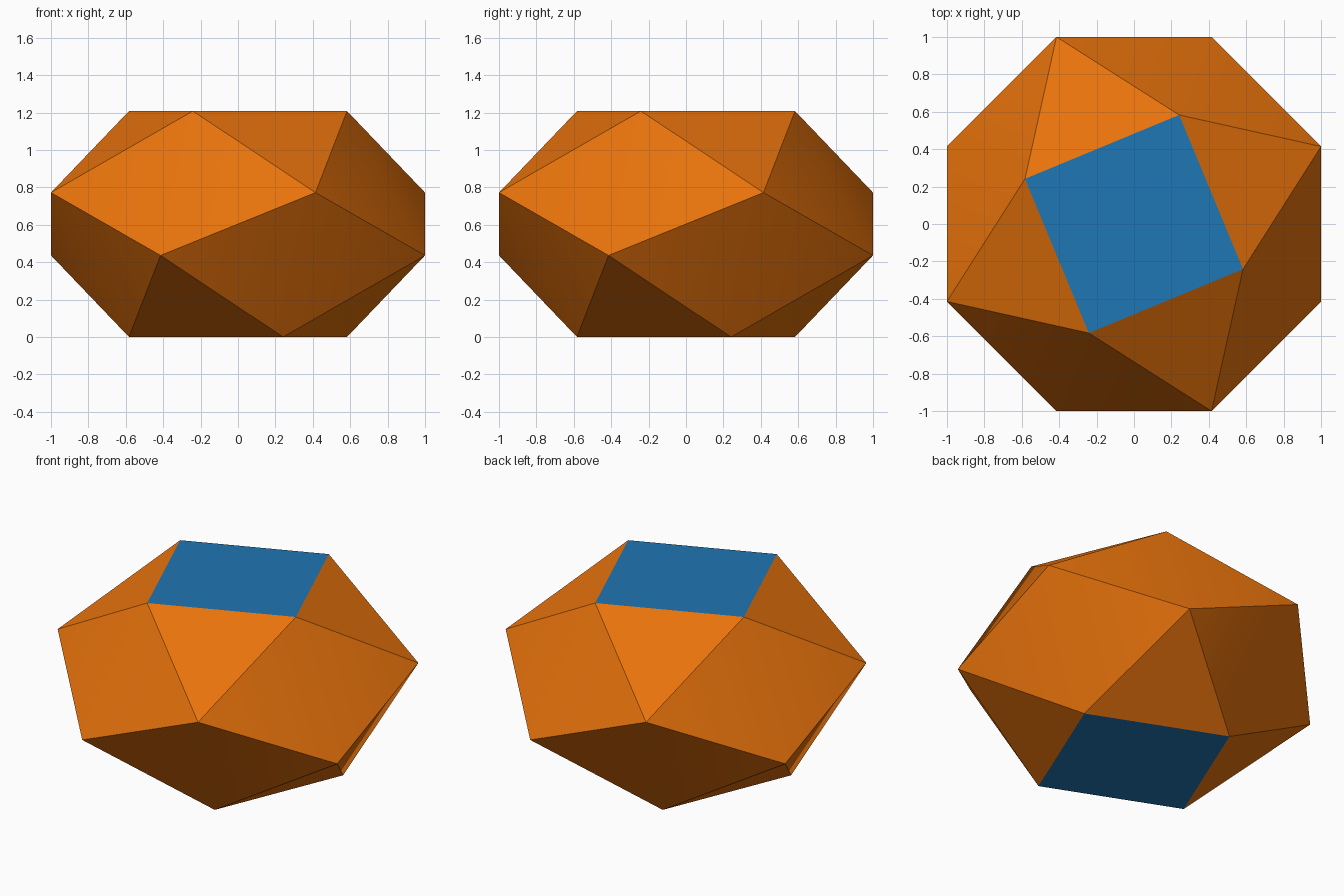
import bpy
import bmesh
from math import radians, cos, sin, pi

if "Cube" in bpy.data.objects:
    bpy.data.objects.remove(bpy.data.objects["Cube"], do_unlink=True)


def make_material(name, rgb):
    mat = bpy.data.materials.new(name)
    mat.use_nodes = True
    mat.diffuse_color = (*rgb, 1)
    mat.node_tree.nodes["Principled BSDF"].inputs["Base Color"].default_value = (*rgb, 1)
    return mat


orange = make_material("orange", (1.0, 0.212, 0.0044))
blue = make_material("blue", (0.0137, 0.184, 0.456))

HEIGHT, UPPER, LOWER = 1.208, 0.772, 0.436   # ring heights
R_CAP, R_RIM = 0.631, 1.0824                 # ring radii

bm = bmesh.new()


def ring(radius, start, z):
    """Four points a quarter turn apart, counter-clockwise from above."""
    return [bm.verts.new((radius * cos(radians(start) + i * pi / 2),
                          radius * sin(radians(start) + i * pi / 2), z))
            for i in range(4)]


top = ring(R_CAP, 67.5, HEIGHT)
upper = ring(R_RIM, 112.5, UPPER)    # each point sits outside a top edge
lower = ring(R_RIM, 67.5, LOWER)     # each point sits below a top corner
bottom = ring(R_CAP, 112.5, 0)       # each point sits below an upper point

# Square caps
bm.faces.new(top)
bm.faces.new(bottom[::-1])

# Triangles round the sides, repeated for each quarter
for i in range(4):
    j = (i + 1) % 4
    bm.faces.new((top[i], upper[i], top[j]))
    bm.faces.new((top[i], lower[i], upper[i]))
    bm.faces.new((top[j], upper[i], lower[j]))
    bm.faces.new((upper[i], lower[i], bottom[i]))
    bm.faces.new((upper[i], bottom[i], lower[j]))
    bm.faces.new((bottom[i], bottom[j], lower[j]))

bmesh.ops.recalc_face_normals(bm, faces=bm.faces)

# Blue square caps, orange triangles
for face in bm.faces:
    face.material_index = 1 if len(face.verts) == 4 else 0

mesh = bpy.data.meshes.new("faceted_solid")
bm.to_mesh(mesh)
bm.free()
mesh.materials.append(orange)
mesh.materials.append(blue)

solid = bpy.data.objects.new("faceted_solid", mesh)
bpy.context.collection.objects.link(solid)

# Soften only the shallow edges
bpy.ops.object.select_all(action='DESELECT')
solid.select_set(True)
bpy.context.view_layer.objects.active = solid
bpy.ops.object.shade_smooth_by_angle(angle=radians(30))
